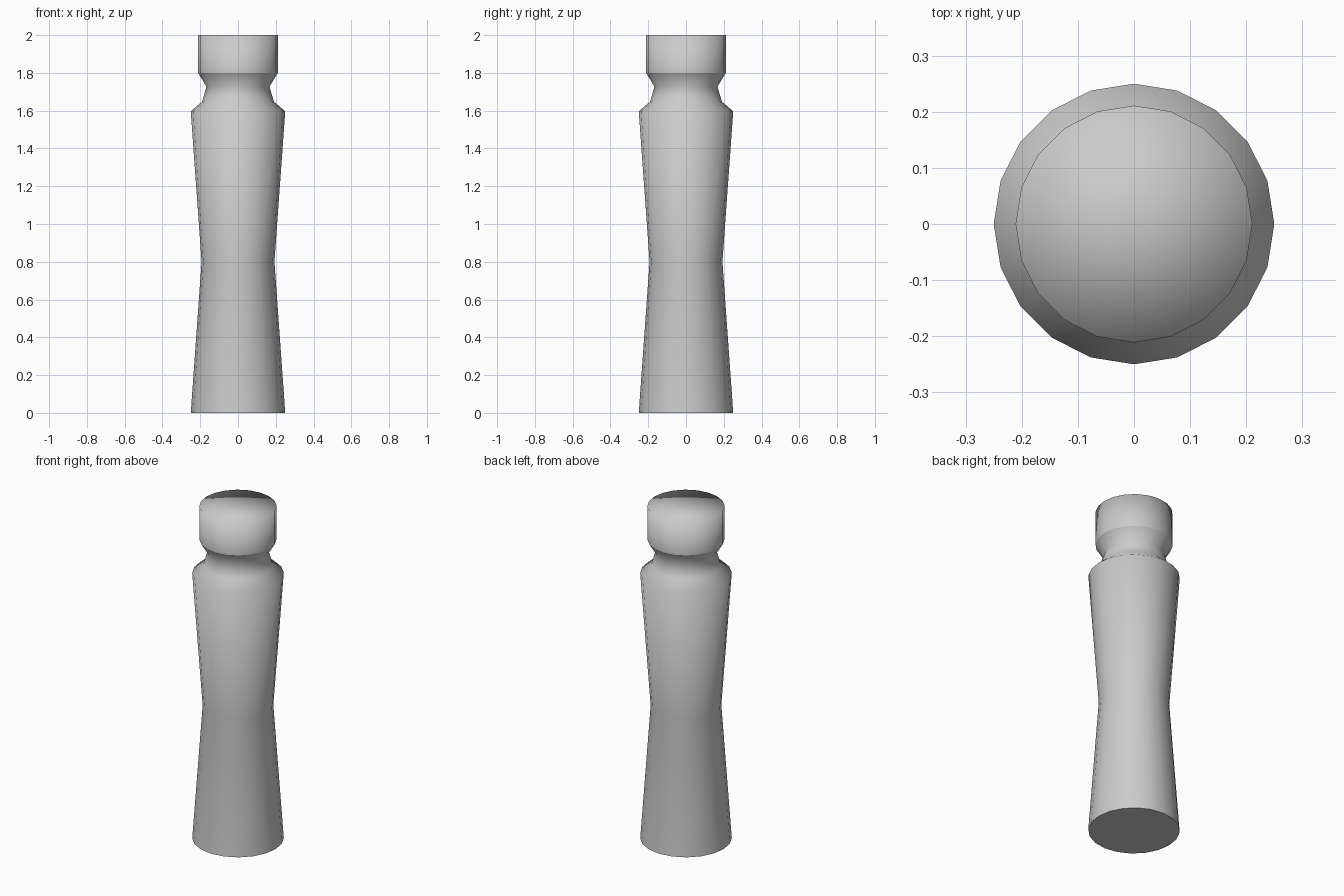
import bpy, bmesh, math

if "Cube" in bpy.data.objects:
    bpy.data.objects.remove(bpy.data.objects["Cube"])

SIDES = 20

# Turned profile: (radius, height) from base to top
profile = [(0.25, 0.0), (0.193, 0.8), (0.25, 1.597), (0.19, 1.648),
           (0.167, 1.727), (0.211, 1.8), (0.211, 2.0)]
sharp_rings = {0, 5}  # base rim and underside of the head

bm = bmesh.new()
rings = []
for r, z in profile:
    rings.append([bm.verts.new((r * math.cos(math.tau * i / SIDES),
                                r * math.sin(math.tau * i / SIDES), z))
                  for i in range(SIDES)])

# Side walls
for low, high in zip(rings, rings[1:]):
    for i in range(SIDES):
        j = (i + 1) % SIDES
        bm.faces.new((low[i], low[j], high[j], high[i]))

# Flat base and smooth-shaded top fan
bm.faces.new(rings[0][::-1])
centre = bm.verts.new((0, 0, profile[-1][1]))
for i in range(SIDES):
    bm.faces.new((rings[-1][i], rings[-1][(i + 1) % SIDES], centre))

# Smooth shading with selected sharp edges
for f in bm.faces:
    f.smooth = True
for k in sharp_rings:
    for i in range(SIDES):
        bm.edges.get((rings[k][i], rings[k][(i + 1) % SIDES])).smooth = False

bmesh.ops.recalc_face_normals(bm, faces=bm.faces)
mesh = bpy.data.meshes.new("turned_post")
bm.to_mesh(mesh)
bm.free()
post = bpy.data.objects.new("turned_post", mesh)
bpy.context.collection.objects.link(post)
